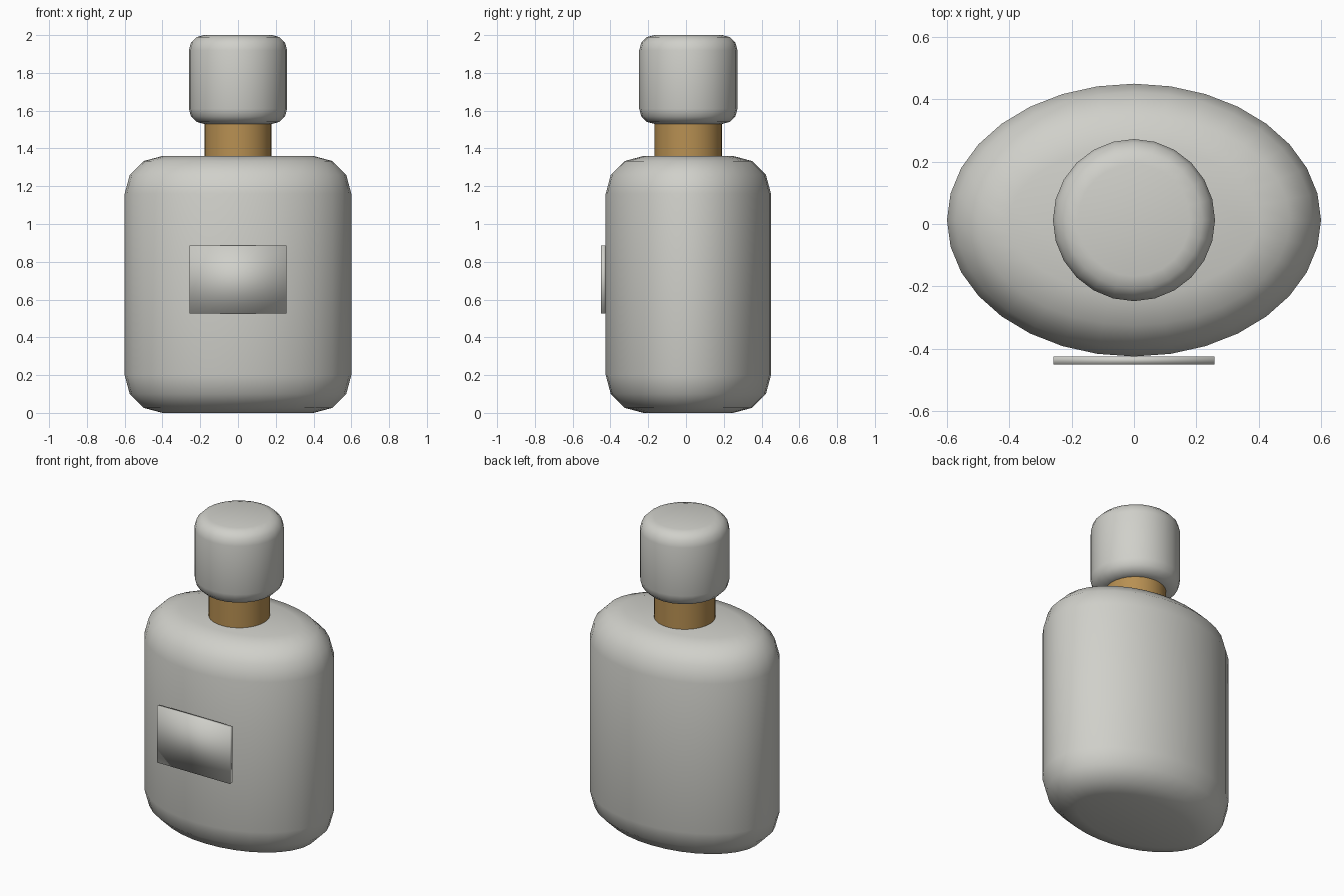
import bpy, bmesh, math

if "Cube" in bpy.data.objects:
    bpy.data.objects.remove(bpy.data.objects["Cube"])

CY = 0.0125  # bottle axis, offset so that label plus body is centred

def material(name, col):
    m = bpy.data.materials.new(name)
    m.diffuse_color = (*col, 1)
    m.use_nodes = True
    m.node_tree.nodes["Principled BSDF"].inputs["Base Color"].default_value = m.diffuse_color
    return m

grey = material("pale grey", (0.63, 0.63, 0.59))
gold = material("gold brass", (0.48, 0.28, 0.085))

def finish(name, bm, mat, smooth=True):
    bmesh.ops.recalc_face_normals(bm, faces=bm.faces)
    me = bpy.data.meshes.new(name)
    bm.to_mesh(me)
    bm.free()
    ob = bpy.data.objects.new(name, me)
    bpy.context.collection.objects.link(ob)
    me.materials.append(mat)
    for p in me.polygons:
        p.use_smooth = smooth
    return ob

def rounded_cylinder(name, rx, ry, z0, z1, bevel, mat, sides=32, segs=3):
    """Elliptic cylinder whose rims are rounded by an even inset."""
    prof = [(0, z0)] if not bevel else []
    if bevel:
        arc = [math.pi / 2 * i / segs for i in range(segs + 1)]
        prof = [(bevel * (1 - math.sin(a)), z0 + bevel * (1 - math.cos(a))) for a in arc]
        prof += [(d, z0 + z1 - z) for d, z in reversed(prof)]
    else:
        prof = [(0, z0), (0, z1)]
    bm = bmesh.new()
    rings = []
    for d, z in prof:
        rings.append([bm.verts.new(((rx - d) * math.cos(t), CY + (ry - d) * math.sin(t), z))
                      for t in (2 * math.pi * i / sides for i in range(sides))])
    for a, b in zip(rings, rings[1:]):
        for i in range(sides):
            j = (i + 1) % sides
            bm.faces.new((a[i], a[j], b[j], b[i]))
    bm.faces.new(rings[0])
    bm.faces.new(rings[-1])
    return finish(name, bm, mat)

# Bottle body, neck and cap
rounded_cylinder("bottle_body", 0.60, 0.4375, 0.0, 1.36, 0.20, grey)
neck = rounded_cylinder("neck_collar", 0.178, 0.178, 1.35, 1.54, 0, gold)
rounded_cylinder("cap", 0.26, 0.26, 1.53, 2.0, 0.08, grey, sides=24)

# Keep the collar rims sharp
bpy.context.view_layer.objects.active = neck
neck.select_set(True)
bpy.ops.object.shade_smooth_by_angle(angle=math.radians(40))

# Front label plate
bm = bmesh.new()
bmesh.ops.create_cube(bm, size=1)
for v in bm.verts:
    v.co = (v.co.x * 0.515, v.co.y * 0.025 - 0.4375, v.co.z * 0.36 + 0.705)
finish("front_label", bm, grey)
